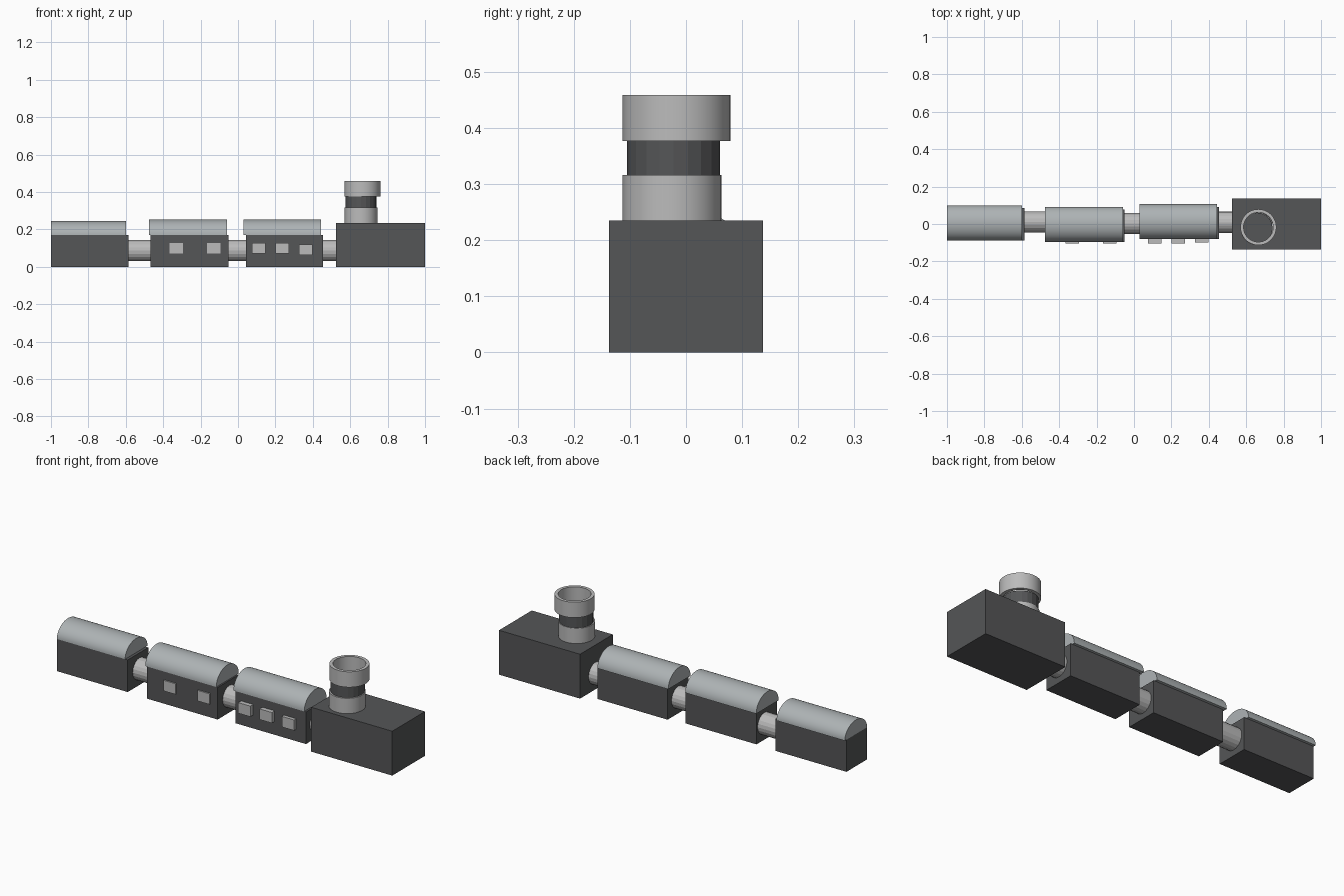
import bpy, bmesh, math

if "Cube" in bpy.data.objects:
    bpy.data.objects.remove(bpy.data.objects["Cube"])


def material(name, rgb):
    m = bpy.data.materials.new(name)
    m.diffuse_color = (*rgb, 1)
    m.use_nodes = True
    m.node_tree.nodes["Principled BSDF"].inputs["Base Color"].default_value = m.diffuse_color
    return m


DARK = material("dark_grey", (0.09, 0.092, 0.095))
PALE = material("pale_grey", (0.5, 0.5, 0.5))
ROOF = material("roof_grey", (0.42, 0.45, 0.46))


def finish(name, bm, mat, smooth=False):
    bmesh.ops.recalc_face_normals(bm, faces=bm.faces)
    me = bpy.data.meshes.new(name)
    bm.to_mesh(me)
    bm.free()
    ob = bpy.data.objects.new(name, me)
    bpy.context.collection.objects.link(ob)
    me.materials.append(mat)
    if smooth:
        bpy.ops.object.select_all(action='DESELECT')
        ob.select_set(True)
        bpy.context.view_layer.objects.active = ob
        bpy.ops.object.shade_smooth_by_angle(angle=math.radians(30))


def box(name, x, y, z, mat):
    bm = bmesh.new()
    bmesh.ops.create_cube(bm, size=1)
    for v in bm.verts:
        v.co = [lo + (c + 0.5) * (hi - lo) for c, (lo, hi) in zip(v.co, (x, y, z))]
    finish(name, bm, mat)


def prism_x(name, profile, x0, x1, mat, smooth=True):
    """Extrude a closed (y, z) profile along x."""
    bm = bmesh.new()
    face = bm.faces.new([bm.verts.new((x0, y, z)) for y, z in profile])
    ext = bmesh.ops.extrude_face_region(bm, geom=[face])["geom"]
    bmesh.ops.translate(bm, vec=(x1 - x0, 0, 0),
                        verts=[g for g in ext if isinstance(g, bmesh.types.BMVert)])
    if not any(f.normal.x and all(v.co.x == x0 for v in f.verts) for f in bm.faces):
        bmesh.ops.holes_fill(bm, edges=bm.edges)
    finish(name, bm, mat, smooth)


def arc(cy, cz, ry, rz, start, end, n):
    return [(cy + ry * math.cos(start + (end - start) * i / n),
             cz + rz * math.sin(start + (end - start) * i / n)) for i in range(n + 1)]


def stack_part(name, cx, cy, z0, z1, r_out, r_in, mat, n):
    """Upright tube, or a solid cylinder when r_in is zero."""
    bm = bmesh.new()
    levels = [(r_out, z0), (r_out, z1)]
    if r_in:
        levels += [(r_in, z1), (r_in, z0)]
    rings = [[bm.verts.new((cx + r * math.cos(math.tau * i / n),
                            cy + r * math.sin(math.tau * i / n), z))
              for i in range(n)] for r, z in levels]
    pairs = list(zip(rings, rings[1:] + rings[:1])) if r_in else [(rings[0], rings[1])]
    for a, b in pairs:
        for i in range(n):
            j = (i + 1) % n
            bm.faces.new((a[i], a[j], b[j], b[i]))
    if not r_in:
        bm.faces.new(rings[0])
        bm.faces.new(rings[1])
    finish(name, bm, mat, n > 30)


# Engine block and chimney
box("engine_body", (0.525, 1.0), (-0.137, 0.137), (0, 0.235), DARK)
stack_part("chimney_base", 0.658, -0.025, 0.235, 0.316, 0.088, 0.075, PALE, 64)
stack_part("chimney_neck", 0.658, -0.022, 0.316, 0.377, 0.083, 0, DARK, 20)
stack_part("chimney_rim", 0.665, -0.017, 0.377, 0.459, 0.096, 0.079, PALE, 64)

# Wagons: body x, body y, roof x, roof y, roof top
wagons = [
    ((-1.0, -0.585), (-0.088, 0.085), (-1.0, -0.6), (-0.088, 0.099), 0.245),
    ((-0.467, -0.052), (-0.096, 0.077), (-0.476, -0.06), (-0.096, 0.092), 0.252),
    ((0.043, 0.455), (-0.081, 0.092), (0.03, 0.445), (-0.081, 0.106), 0.252),
]
for k, (bx, by, rx, ry, top) in enumerate(wagons, 1):
    box(f"wagon_body_{k}", bx, by, (0, 0.17), DARK)
    profile = arc(sum(ry) / 2, 0.17, (ry[1] - ry[0]) / 2, top - 0.17, 0, math.pi, 32)
    prism_x(f"wagon_roof_{k}", profile, *rx, ROOF)

# Couplings
for k, (x0, x1, cy) in enumerate([(-0.6, -0.455, 0.011), (-0.065, 0.055, 0.003),
                                  (0.44, 0.535, 0.009)], 1):
    prism_x(f"coupling_{k}", arc(cy, 0.087, 0.057, 0.057, 0, math.tau, 20)[:-1],
            x0, x1, PALE, False)

# Windows on the front side
for k, (cx, cz, y) in enumerate([(-0.33, 0.099, -0.103), (-0.13, 0.099, -0.103),
                                 (0.11, 0.099, -0.105), (0.236, 0.099, -0.105),
                                 (0.362, 0.091, -0.099)], 1):
    box(f"window_{k}", (cx - 0.036, cx + 0.036), (y, -0.07), (cz - 0.028, cz + 0.028), PALE)
